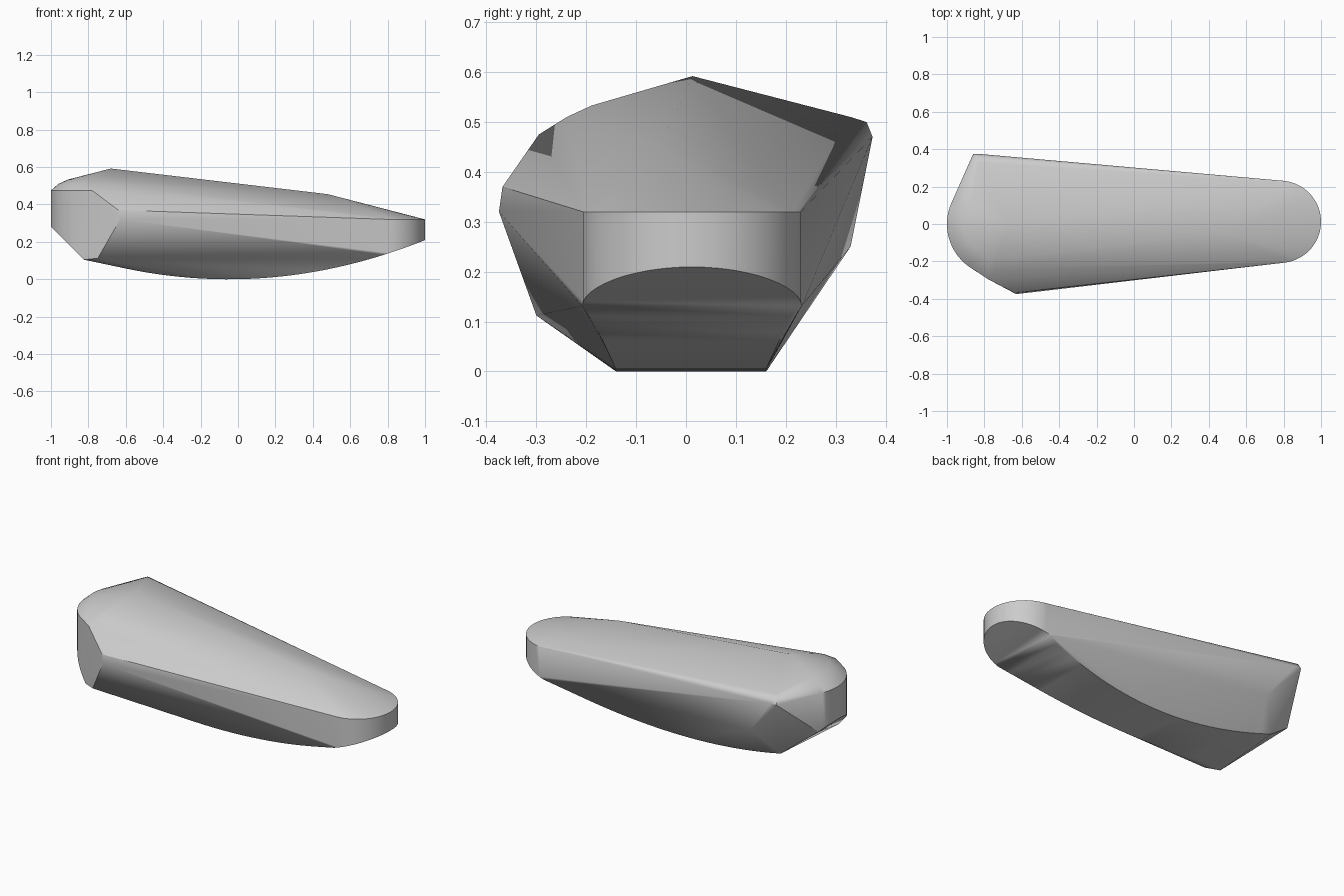
import bpy
import bmesh
from math import cos, sin, radians

cube = bpy.data.objects.get("Cube")
if cube:
    bpy.data.objects.remove(cube, do_unlink=True)


def belly_z(x):
    return 0.19 * (x + 0.05) ** 2


def arc(cx, cy, r, start, end, steps):
    for i in range(steps + 1):
        a = radians(start + (end - start) * i / steps)
        yield cx + r * cos(a), cy + r * sin(a)


points = []

# Narrow rounded end, standing between the flat top rim and the curved belly
for x, y in arc(0.78, 0.012, 0.22, -90, 90, 24):
    points += [(x, y, 0.32), (x, y, belly_z(x))]

# Curved belly with a waisted rim
for i in range(25):
    x = -0.78 + 1.56 * i / 24
    half = 0.15 + 0.1 * x * x
    for side in (-1, 1):
        points.append((x, 0.01 + side * half, belly_z(x)))

# Broad rounded end, undercut by a sloping plane
for x, y in arc(-0.72, 0.0, 0.28, 152, 248, 20):
    points += [(x, y, 0.475), (x, y, max(0.1, -0.72 - x))]

# Softened shoulder above the broad end
for radius, z in ((0.24, 0.51), (0.19, 0.533)):
    for x, y in arc(-0.72, 0.0, radius, 140, 265, 16):
        points.append((x, y, z))

# Top ridge
points += [(-0.68, 0.013, 0.592), (0.48, -0.05, 0.455)]
# Front flank corners
points += [(-0.78, -0.295, 0.475), (-0.64, -0.368, 0.37),
           (-0.63, -0.375, 0.32), (-0.75, -0.3, 0.112)]
# Back flank corners
points += [(-0.86, 0.374, 0.47), (-0.82, 0.374, 0.47), (-0.85, 0.362, 0.5),
           (-0.83, 0.33, 0.51), (-0.655, 0.33, 0.25)]

# Stone body wrapped around the outline
bm = bmesh.new()
for p in points:
    bm.verts.new(p)
hull = bmesh.ops.convex_hull(bm, input=bm.verts[:])
loose = [v for v in bm.verts if not v.link_faces]
bmesh.ops.delete(bm, geom=loose, context='VERTS')
bmesh.ops.dissolve_limit(bm, angle_limit=radians(1), verts=bm.verts[:], edges=bm.edges[:])
bmesh.ops.recalc_face_normals(bm, faces=bm.faces[:])
mesh = bpy.data.meshes.new("stone_body")
bm.to_mesh(mesh)
bm.free()

body = bpy.data.objects.new("stone_body", mesh)
bpy.context.collection.objects.link(body)

# Stone grey
grey = bpy.data.materials.new("stone_grey")
grey.use_nodes = True
colour = (0.6, 0.6, 0.6, 1)
grey.diffuse_color = colour
grey.node_tree.nodes["Principled BSDF"].inputs["Base Color"].default_value = colour
mesh.materials.append(grey)

bpy.ops.object.select_all(action='DESELECT')
body.select_set(True)
bpy.context.view_layer.objects.active = body
bpy.ops.object.shade_smooth_by_angle(angle=radians(30))
